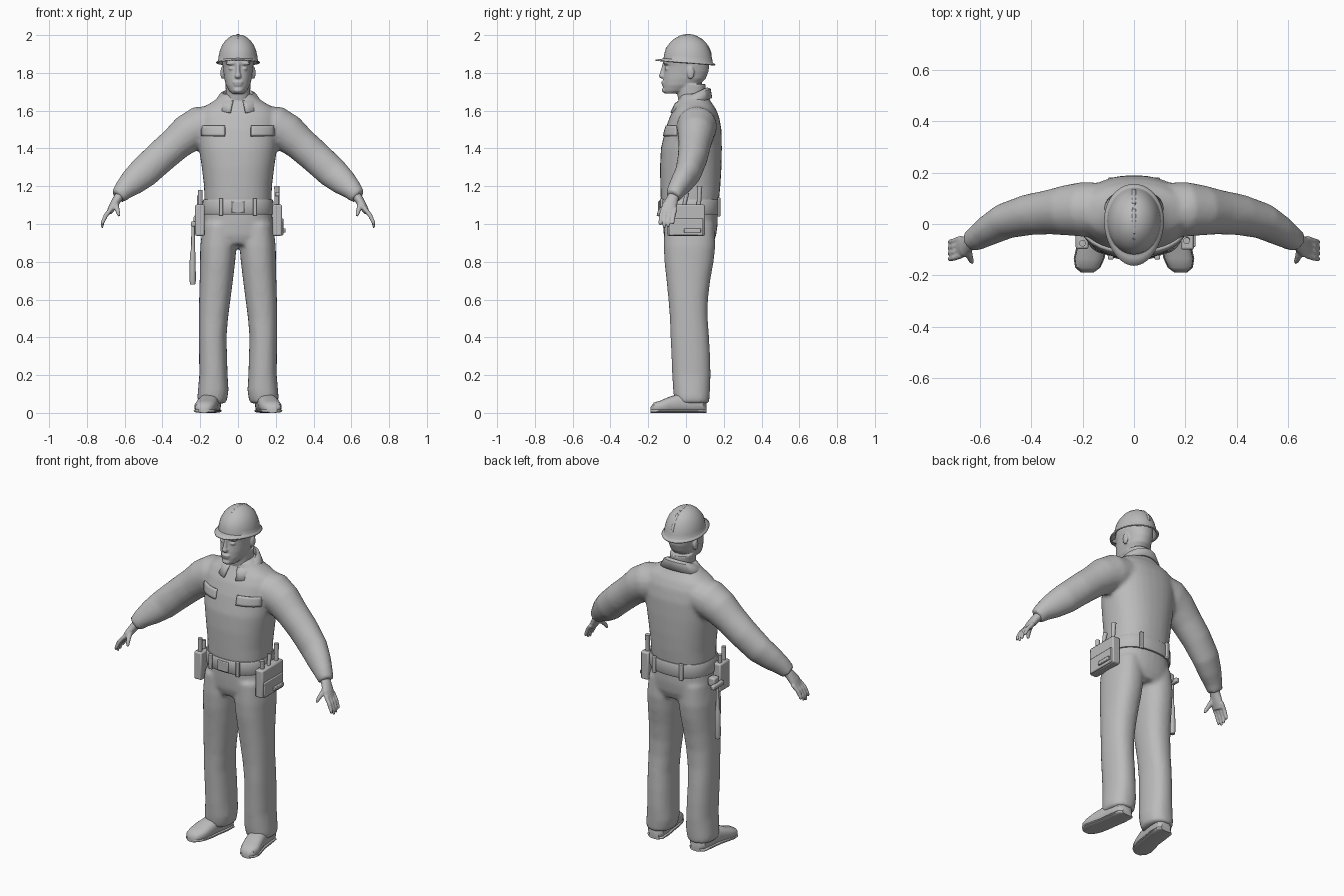
import bpy, bmesh, math
from mathutils import Vector
from mathutils.bvhtree import BVHTree

grey = bpy.data.materials.new("plain_grey")
grey.diffuse_color = (0.5, 0.5, 0.5, 1)


def finish(name, bm, voxel=0, smooth=4, solid=0, bevel=0):
    """Turn a bmesh into an object, optionally fused, thickened or bevelled."""
    bmesh.ops.recalc_face_normals(bm, faces=bm.faces[:])
    me = bpy.data.meshes.new(name)
    bm.to_mesh(me)
    bm.free()
    me.materials.append(grey)
    ob = bpy.data.objects.new(name, me)
    bpy.context.collection.objects.link(ob)
    if solid:
        m = ob.modifiers.new("thickness", 'SOLIDIFY')
        m.thickness, m.offset = solid, 0
    if bevel:
        m = ob.modifiers.new("bevel", 'BEVEL')
        m.width, m.segments = bevel, 2
    if voxel:
        m = ob.modifiers.new("fuse", 'REMESH')
        m.mode, m.voxel_size, m.use_smooth_shade = 'VOXEL', voxel, True
        m = ob.modifiers.new("soften", 'SMOOTH')
        m.factor, m.iterations = 0.5, smooth
    return ob


def skin(bm, rings, caps=True, closed=True):
    rows = [[bm.verts.new(p) for p in r] for r in rings]
    n = len(rows[0])
    for a, b in zip(rows, rows[1:]):
        for i in range(n if closed else n - 1):
            j = (i + 1) % n
            bm.faces.new((a[i], a[j], b[j], b[i]))
    if caps:
        bm.faces.new(rows[0])
        bm.faces.new(rows[-1])


def oval(n, p):
    for i in range(n):
        a = 2 * math.pi * i / n
        c, s = math.cos(a), math.sin(a)
        yield (math.copysign(abs(c) ** (2 / p), c), math.copysign(abs(s) ** (2 / p), s))


def stack(bm, secs, sx=1, n=32, p=2.3):
    """Horizontal sections: z, centre x, half width, front y, back y."""
    skin(bm, [[(sx * (cx + hw * c), (f + b) / 2 + (b - f) / 2 * s, z) for c, s in oval(n, p)]
              for z, cx, hw, f, b in secs])


def limb(bm, secs, sx=1, n=20):
    """Sections along a path: x, y, z, radius across, radius front to back."""
    pts = [Vector(s[:3]) for s in secs]
    rings = []
    for i, s in enumerate(secs):
        t = (pts[min(i + 1, len(pts) - 1)] - pts[max(i - 1, 0)]).normalized()
        ref = Vector((0, 1, 0)) if abs(t.y) < 0.9 else Vector((1, 0, 0))
        u = (ref - t * ref.dot(t)).normalized()
        v = t.cross(u)
        ring = [pts[i] + v * s[3] * c + u * s[4] * d for c, d in oval(n, 2)]
        rings.append([(sx * q.x, q.y, q.z) for q in ring])
    skin(bm, rings)


def ball(bm, c, r):
    new = bmesh.ops.create_uvsphere(bm, u_segments=16, v_segments=10, radius=1)["verts"]
    for v in new:
        v.co = Vector([c[k] + v.co[k] * r[k] for k in range(3)])


def box(name, c, size, bevel=0.008, tilt=0):
    bm = bmesh.new()
    bmesh.ops.create_cube(bm, size=1)
    for v in bm.verts:
        v.co = Vector([v.co[k] * size[k] for k in range(3)])
    ob = finish(name, bm, bevel=bevel)
    ob.location, ob.rotation_euler = c, (tilt, 0, 0)
    return ob


def rod(name, secs, n=14):
    bm = bmesh.new()
    limb(bm, [(*s[:3], s[3], s[3]) for s in secs], n=n)
    return finish(name, bm)


# Shirt: torso and both sleeves fused together
bm = bmesh.new()
stack(bm, [(1.07, 0, .172, -.125, .165), (1.13, 0, .178, -.134, .175), (1.2, 0, .18, -.136, .182),
           (1.3, 0, .192, -.138, .188), (1.4, 0, .207, -.133, .19), (1.5, 0, .215, -.11, .188),
           (1.57, 0, .212, -.085, .175), (1.615, 0, .19, -.06, .155), (1.65, 0, .13, -.04, .13),
           (1.69, 0, .08, -.03, .11)])
surface = BVHTree.FromBMesh(bm)
for sx in (-1, 1):
    limb(bm, [(.1, .06, 1.54, .09, .1), (.2, .057, 1.515, .11, .107), (.265, .053, 1.48, .102, .098),
              (.33, .046, 1.425, .09, .087), (.41, .036, 1.355, .087, .08), (.5, .012, 1.272, .084, .07),
              (.56, -.022, 1.22, .072, .06), (.605, -.05, 1.18, .055, .05),
              (.635, -.068, 1.145, .043, .042)], sx)
finish("shirt", bm, voxel=.012)

# Chest pocket flaps laid on the shirt front
for sx in (-1, 1):
    bm = bmesh.new()
    rows = []
    for k in range(5):
        row = []
        for i in range(9):
            x, z = sx * (.068 + .122 * i / 8), 1.465 + .055 * k / 4
            hit = surface.ray_cast(Vector((x, -1, z)), Vector((0, 1, 0)))[0]
            row.append((x, hit.y - .003, z))
        rows.append(row)
    skin(bm, rows, caps=False, closed=False)
    finish("pocket_flap", bm, solid=.014)

# Folded collar, open at the front
bm = bmesh.new()
rings = []
for rx, cy, ry, z0, dz in ((.075, .035, .075, 1.63, .035), (.083, .035, .08, 1.682, .036),
                           (.098, .033, .093, 1.672, .04), (.128, .025, .108, 1.626, .04)):
    ring = []
    for i in range(33):
        a = math.radians(-72 + 324 * i / 32)
        ring.append((rx * math.cos(a), cy + ry * math.sin(a), z0 + dz * math.sin(a)))
    rings.append(ring)
skin(bm, rings, caps=False, closed=False)
finish("collar", bm, solid=.012)

# Trousers: hips and both legs fused together
bm = bmesh.new()
stack(bm, [(1.1, 0, .175, -.125, .168), (1.0, 0, .186, -.122, .168), (.94, 0, .192, -.118, .16),
           (.89, 0, .17, -.1, .14)])
for sx in (-1, 1):
    stack(bm, [(1.0, .1, .086, -.115, .15), (.88, .104, .096, -.118, .155), (.8, .108, .093, -.114, .146),
               (.7, .115, .088, -.103, .128), (.6, .123, .083, -.093, .116), (.5, .13, .077, -.085, .115),
               (.4, .134, .073, -.082, .122), (.3, .132, .074, -.077, .128), (.2, .13, .075, -.073, .13),
               (.12, .131, .081, -.068, .127), (.085, .135, .08, -.064, .125),
               (.05, .137, .074, -.055, .122)], sx)
finish("trousers", bm, voxel=.012)

# Shoes with soles, toes turned slightly outward
for sx in (-1, 1):
    for name, grow, tops in (("shoe", 0, (.06, .085, .1, .1, .085, .065, .055, .03)),
                             ("shoe_sole", .004, (.022,) * 8)):
        bm = bmesh.new()
        shape = ((.108, .138, .03), (.09, .14, .05), (.03, .145, .054), (-.04, .155, .052),
                 (-.09, .165, .056), (-.135, .175, .056), (-.17, .18, .045), (-.188, .182, .022))
        skin(bm, [[(sx * (cx + (hw + grow) * c), y, max(0, h / 2 + h / 2 * s)) for c, s in oval(20, 2.6)]
                  for (y, cx, hw), h in zip(shape, tops)])
        finish(name, bm)

# Head with neck, nose, brow, lips, chin and ears
bm = bmesh.new()
stack(bm, [(1.6, 0, .07, -.03, .1), (1.68, 0, .064, -.045, .1), (1.74, 0, .066, -.05, .105)])
stack(bm, [(1.69, 0, .03, -.112, -.04), (1.705, 0, .047, -.12, .02), (1.735, 0, .064, -.122, .07),
           (1.77, 0, .073, -.121, .105), (1.81, 0, .078, -.116, .12), (1.835, 0, .081, -.113, .122),
           (1.86, 0, .084, -.12, .122), (1.92, 0, .08, -.1, .11)], p=2.2)
ball(bm, (0, -.124, 1.784), (.018, .02, .015))
limb(bm, [(0, -.112, 1.85, .01, .012), (0, -.12, 1.815, .01, .013), (0, -.128, 1.785, .013, .014)])
ball(bm, (0, -.119, 1.75), (.028, .012, .008))
ball(bm, (0, -.117, 1.737), (.024, .012, .008))
ball(bm, (0, -.113, 1.708), (.025, .015, .014))
for sx in (-1, 1):
    ball(bm, (sx * .038, -.106, 1.85), (.03, .014, .009))
    ball(bm, (sx * .033, -.1, 1.823), (.018, .014, .009))
    ball(bm, (sx * .083, .025, 1.8), (.01, .02, .034))
finish("head", bm, voxel=.005, smooth=3)

# Hard hat: dome, brim with bill, and top ridge
bm = bmesh.new()
rings = []
for s, h in ((.03, .14), (.25, .136), (.45, .125), (.62, .11), (.77, .09), (.9, .061), (.97, .03),
             (1, .006), (1.04, 0), (1.13, -.006)):
    ring = []
    for i in range(40):
        a = 2 * math.pi * i / 40
        c, d = math.cos(a), math.sin(a)
        bill = .03 * max(0, -d) ** 2 * max(0, (s - 1) / .13)
        y = .011 + .127 * d * s - bill
        ring.append((.102 * s * c, y, 1.86 + h - (.08 * y if s > .8 else .02 * y)))
    rings.append(ring)
skin(bm, rings, caps=False)
bm.faces.new([v for v in bm.verts][:40])
finish("hard_hat", bm, solid=.007)
arc = [math.radians(15 + 150 * i / 14) for i in range(15)]
rod("hat_ridge", [(0, .011 + .122 * math.cos(a), 1.86 + .137 * math.sin(a), .009) for a in arc])

# Hands: palm, four fingers and thumb
for sx in (-1, 1):
    bm = bmesh.new()
    limb(bm, [(.615, -.058, 1.165, .026, .03), (.64, -.073, 1.13, .024, .032), (.662, -.088, 1.095, .021, .04),
              (.682, -.096, 1.06, .015, .038)], sx)
    for k in range(4):
        y = -.128 + .022 * k
        drop = (.995, .98, .985, 1.0)[k]
        limb(bm, [(.672, y + .006, 1.08, .012, .012), (.7, y - .004, 1.045, .012, .011),
                  (.716, y - .008, 1.01, .01, .01), (.72, y - .01, drop, .006, .007)], sx, 10)
    limb(bm, [(.648, -.09, 1.115, .016, .016), (.642, -.122, 1.085, .014, .013),
              (.634, -.142, 1.06, .011, .011), (.63, -.15, 1.042, .007, .007)], sx, 10)
    finish("hand", bm, voxel=.005, smooth=2)

# Tool belt, buckle and belt loops
bm = bmesh.new()
stack(bm, [(1.05, 0, .186, -.134, .178), (1.06, 0, .19, -.14, .183), (1.12, 0, .187, -.142, .184),
           (1.13, 0, .182, -.137, .18)], n=48)
finish("tool_belt", bm)
box("buckle", (0, -.142, 1.09), (.07, .014, .06), .004)
for x in (-.09, .09):
    box("belt_loop", (x, .174, 1.09), (.022, .016, .1), .004)
    box("belt_loop", (x, -.13, 1.09), (.022, .016, .09), .004)

# Large side pouch with pocket, tape measure and upright tools
box("side_pouch", (.208, 0, 1.02), (.05, .2, .165))
box("pouch_pocket", (.232, .0, .985), (.016, .18, .09), .005)
box("tape_measure", (.242, .035, .965), (.02, .09, .022), .004)
rod("pouch_tool", [(.207, .065, 1.05, .012), (.207, .07, 1.14, .012), (.205, .073, 1.2, .014)])
rod("pouch_tool", [(.212, -.02, 1.05, .01), (.21, -.005, 1.12, .01), (.208, .005, 1.165, .013)])
rod("pouch_tool", [(.207, -.06, 1.05, .011), (.205, -.065, 1.15, .013)])

# Small holster with tools on the other side
box("holster", (-.202, -.05, 1.02), (.05, .095, .165))
rod("holster_tool", [(-.2, -.075, 1.05, .011), (-.2, -.075, 1.18, .013)])
rod("holster_tool", [(-.205, -.035, 1.05, .01), (-.205, -.03, 1.15, .012)])

# Hanging hammer: ring, head, shaft and grip
box("hammer_loop", (-.212, .04, 1.02), (.045, .05, .05))
box("hammer_head", (-.237, .04, 1.0), (.025, .1, .026), .006)
rod("hammer_handle", [(-.238, .04, 1.0, .009), (-.238, .04, .87, .01), (-.24, .04, .84, .015),
                      (-.24, .04, .7, .017), (-.24, .04, .68, .013)])

# Smooth shading with sharp edges kept
bpy.ops.object.select_all(action='SELECT')
bpy.context.view_layer.objects.active = bpy.context.selected_objects[0]
bpy.ops.object.shade_smooth_by_angle(angle=math.radians(40))
